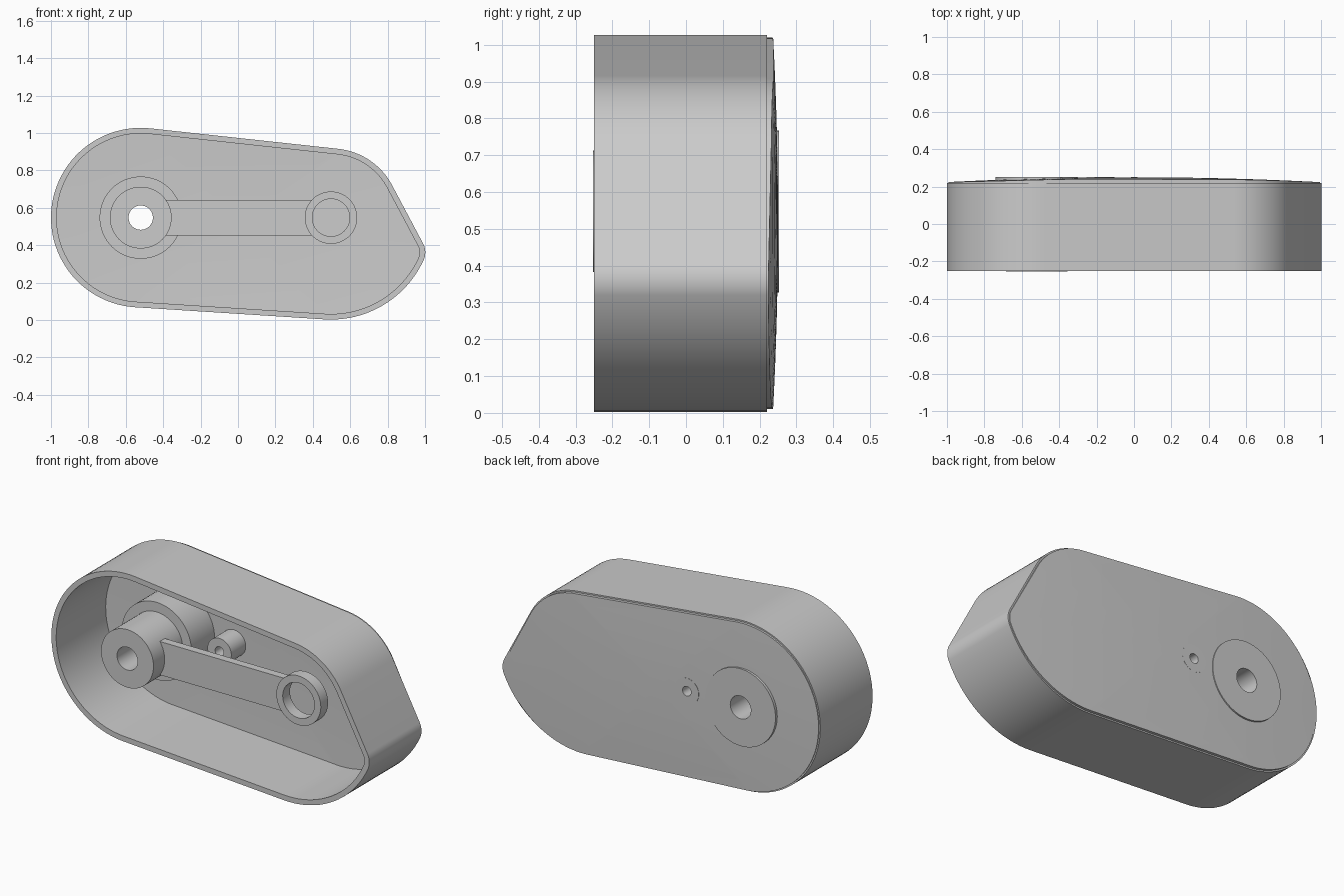
import bpy, bmesh, math

if "Cube" in bpy.data.objects:
    bpy.data.objects.remove(bpy.data.objects["Cube"])

grey = bpy.data.materials.new("plain_grey")
grey.use_nodes = True
colour = (0.6, 0.6, 0.6, 1)
grey.diffuse_color = colour
grey.node_tree.nodes["Principled BSDF"].inputs["Base Color"].default_value = colour

AXIS_Z = 0.547
LEFT_X, RIGHT_X = -0.52, 0.497
LEFT_R, TOP_R, BOTTOM_R, TIP_R = 0.48, 0.37, 0.545, 0.1
FRONT, WALL_BACK = -0.25, 0.22


def finish(name, bm):
    bmesh.ops.recalc_face_normals(bm, faces=bm.faces)
    mesh = bpy.data.meshes.new(name)
    bm.to_mesh(mesh)
    bm.free()
    mesh.materials.append(grey)
    obj = bpy.data.objects.new(name, mesh)
    bpy.context.collection.objects.link(obj)
    return obj


def smooth(obj):
    bpy.ops.object.select_all(action='DESELECT')
    obj.select_set(True)
    bpy.context.view_layer.objects.active = obj
    bpy.ops.object.shade_smooth_by_angle(angle=math.radians(30))


def bridge(bm, a, b):
    for i in range(len(a)):
        j = (i + 1) % len(a)
        bm.faces.new((a[i], a[j], b[j], b[i]))


def outline(inset):
    """Housing profile in x, z: four arcs joined by tangent lines."""
    span = RIGHT_X - LEFT_X
    top = math.pi / 2 - math.asin((LEFT_R - TOP_R) / span)
    bottom = -math.pi / 2 - math.asin((BOTTOM_R - LEFT_R) / span)
    slope = math.radians(28)
    n, d = TOP_R - TIP_R, BOTTOM_R - TIP_R
    tip_angle = slope - math.acos(n / d)
    tip = (RIGHT_X + d * math.cos(tip_angle), AXIS_Z + d * math.sin(tip_angle))
    right = (RIGHT_X, AXIS_Z)
    arcs = (((LEFT_X, AXIS_Z), LEFT_R, bottom + math.tau, top, 48),
            (right, TOP_R, top, slope, 16),
            (tip, TIP_R, slope, tip_angle, 12),
            (right, BOTTOM_R, tip_angle, bottom, 20))
    points = []
    for (cx, cz), r, start, end, steps in arcs:
        for i in range(steps + 1):
            a = start + (end - start) * i / steps
            p = (cx + (r - inset) * math.cos(a), cz + (r - inset) * math.sin(a))
            if not points or math.dist(p, points[-1]) > 1e-4:
                points.append(p)
    return points


def tube(name, x, radius, bore, front, back, steps=64):
    """Hollow round boss along y; a zero bore gives a solid cylinder."""
    bm = bmesh.new()

    def ring(r, y):
        return [bm.verts.new((x + r * math.cos(math.tau * i / steps), y,
                              AXIS_Z + r * math.sin(math.tau * i / steps)))
                for i in range(steps)]
    outer = [ring(radius, front), ring(radius, back)]
    bridge(bm, *outer)
    if bore:
        inner = [ring(bore, front), ring(bore, back)]
        bridge(bm, *inner)
        for o, i in zip(outer, inner):
            bridge(bm, o, i)
    else:
        for o in outer:
            bm.faces.new(o)
    return finish(name, bm)


# Outer wall, open at the front
bm = bmesh.new()
loops = [[bm.verts.new((x, y, z)) for x, z in outline(inset)]
         for inset, y in ((0, FRONT), (0, WALL_BACK), (0.03, WALL_BACK), (0.03, FRONT))]
for k in range(4):
    bridge(bm, loops[k], loops[(k + 1) % 4])
smooth(finish("housing_wall", bm))

# Slightly domed back plate
bm = bmesh.new()
MID_Z, RINGS, THICK = 0.52, 8, 0.03
rim = outline(0.008)
sides = []
for offset in (0, THICK):
    rings = []
    for k in range(RINGS, 0, -1):
        f = k / RINGS
        ring = []
        for px, pz in rim:
            x, dz = px * f, (pz - MID_Z) * f
            ring.append(bm.verts.new((x, 0.25 - 0.026 * x * x - 0.03 * dz * dz - offset, MID_Z + dz)))
        rings.append(ring)
    for a, b in zip(rings, rings[1:]):
        bridge(bm, a, b)
    centre = bm.verts.new((0, 0.25 - offset, MID_Z))
    last = rings[-1]
    for i in range(len(last)):
        bm.faces.new((last[i], last[(i + 1) % len(last)], centre))
    sides.append(rings[0])
bridge(bm, *sides)
plate = finish("back_plate", bm)

# Openings in the plate for the two bosses
PIN_X = -0.18
for x, radius in ((LEFT_X, 0.2), (PIN_X, 0.06)):
    cutter = tube("cutter", x, radius, 0, 0.1, 0.4)
    cutter.hide_render = True
    mod = plate.modifiers.new("opening", 'BOOLEAN')
    mod.operation, mod.solver, mod.object = 'DIFFERENCE', 'EXACT', cutter
    bpy.context.view_layer.objects.active = plate
    bpy.ops.object.modifier_apply(modifier=mod.name)
    bpy.data.objects.remove(cutter)
smooth(plate)

# Bosses and crank end ring
for args in (("pivot_base", LEFT_X, 0.22, 0.065, 0.01, 0.252),
             ("pivot_hub", LEFT_X, 0.165, 0.065, -0.253, 0.01),
             ("small_pin_boss", PIN_X, 0.075, 0.027, 0.09, 0.25),
             ("crank_end_ring", RIGHT_X, 0.14, 0.1, -0.165, -0.1)):
    smooth(tube(*args))

# Flat crank arm between hub and end ring
x0, x1 = LEFT_X + 0.1, RIGHT_X - 0.102
bm = bmesh.new()
bmesh.ops.create_cube(bm, size=1)
bmesh.ops.scale(bm, vec=(x1 - x0, 0.045, 0.19), verts=bm.verts)
bmesh.ops.translate(bm, vec=((x0 + x1) / 2, -0.13, AXIS_Z), verts=bm.verts)
finish("crank_arm", bm)
